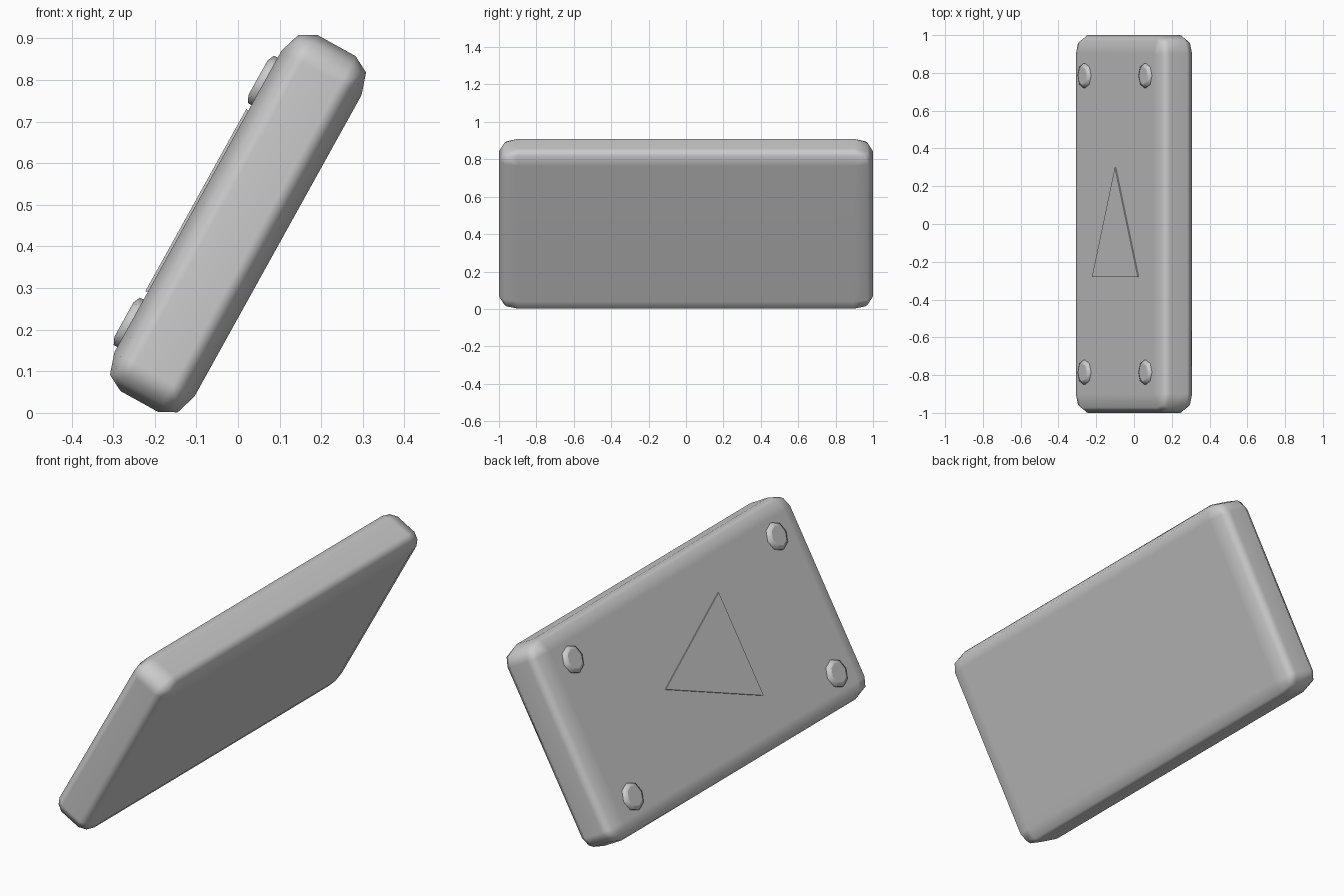
import bpy, bmesh, math
from mathutils import Matrix, Vector

cube = bpy.data.objects.get("Cube")
if cube:
    bpy.data.objects.remove(cube, do_unlink=True)

GREY = (0.6, 0.6, 0.6, 1)
mat = bpy.data.materials.new("plain_grey")
mat.use_nodes = True
mat.diffuse_color = GREY
mat.node_tree.nodes["Principled BSDF"].inputs["Base Color"].default_value = GREY

# Slab frame: x along the short side, y along the long side, z out of the studded face
TILT = Matrix.Translation((0, 0, 0.455)) @ Matrix.Rotation(math.radians(-61), 4, 'Y')
HALF = Vector((0.489, 1.0, 0.11))
ROUND = Vector((0.075, 0.1, 0.058))


def finish(bm, name):
    bmesh.ops.recalc_face_normals(bm, faces=bm.faces)
    mesh = bpy.data.meshes.new(name)
    bm.to_mesh(mesh)
    bm.free()
    mesh.materials.append(mat)
    obj = bpy.data.objects.new(name, mesh)
    obj.matrix_world = TILT
    bpy.context.collection.objects.link(obj)
    return obj


# Body: box with two-step rounded edges, wider along the long side
bm = bmesh.new()
bmesh.ops.create_cube(bm, size=2)
bmesh.ops.scale(bm, vec=[h / r for h, r in zip(HALF, ROUND)], verts=bm.verts)
bmesh.ops.bevel(bm, geom=bm.edges[:], offset=1, segments=2, profile=0.5, affect='EDGES')
bmesh.ops.scale(bm, vec=ROUND, verts=bm.verts)
for face in bm.faces:
    face.smooth = True
body = finish(bm, "slab_body")
weighted = body.modifiers.new("even_shading", 'WEIGHTED_NORMAL')
weighted.weight = 60

# Four eight-sided studs near the corners
for x, side in ((-0.335, "lower"), (0.33, "upper")):
    for y, end in ((-0.785, "front"), (0.785, "back")):
        bm = bmesh.new()
        for z, depth, r1, r2 in ((0.11, 0.02, 0.065, 0.065), (0.124, 0.008, 0.065, 0.047)):
            bmesh.ops.create_cone(bm, cap_ends=True, segments=8, radius1=r1, radius2=r2, depth=depth,
                                  matrix=Matrix.Translation((x, y, z)))
        bmesh.ops.remove_doubles(bm, verts=bm.verts, dist=0.0005)
        # Drop the hidden cap between the two steps
        inner = [f for f in bm.faces if len(f.verts) == 8 and abs(f.calc_center_median().z - 0.12) < 0.001]
        bmesh.ops.delete(bm, geom=inner, context='FACES_ONLY')
        for face in bm.faces:
            face.smooth = len(face.verts) == 4
        finish(bm, f"{side}_{end}_stud")

# Thin triangular plate in the middle
bm = bmesh.new()
base = bm.faces.new([bm.verts.new((x, y, 0.108)) for x, y in ((-0.25, -0.28), (0.25, -0.28), (0, 0.3))])
top = bmesh.ops.extrude_face_region(bm, geom=[base])
bmesh.ops.translate(bm, vec=(0, 0, 0.008),
                    verts=[v for v in top["geom"] if isinstance(v, bmesh.types.BMVert)])
finish(bm, "triangle_plate")
